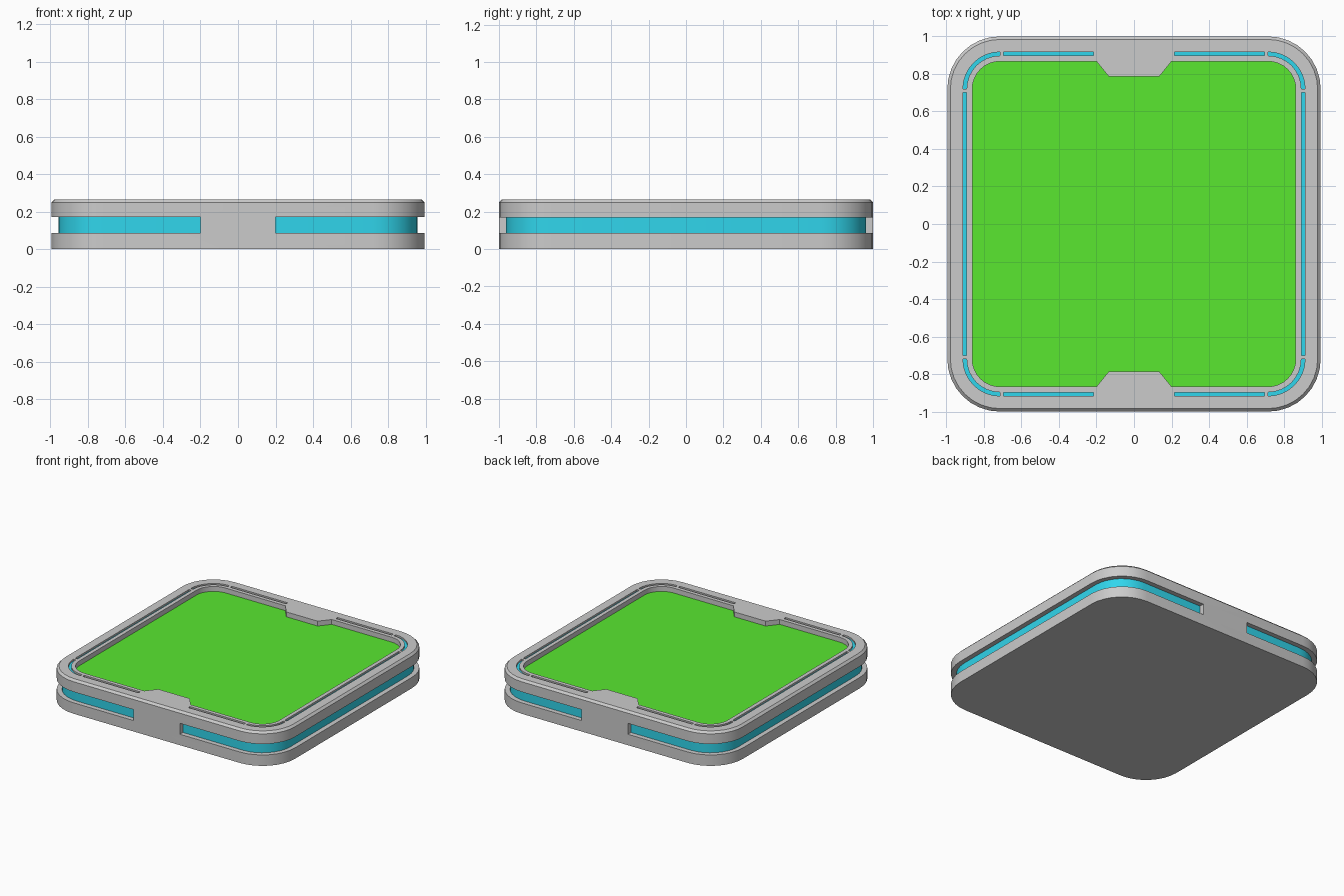
import bpy, bmesh
from math import cos, sin, radians

if "Cube" in bpy.data.objects:
    bpy.data.objects.remove(bpy.data.objects["Cube"])

CX, CY = 0.715, 0.72      # shared centre of the rounded corners
R = 0.28                  # outer corner radius
H = 0.265                 # total height


def material(name, rgb):
    m = bpy.data.materials.new(name)
    m.diffuse_color = (*rgb, 1)
    m.use_nodes = True
    m.node_tree.nodes["Principled BSDF"].inputs["Base Color"].default_value = m.diffuse_color
    return m


def arc(r, start, sx=1, sy=1, n=8):
    """Quarter arc of radius r around one corner centre."""
    angles = [radians(start + 90 * i / n) for i in range(n + 1)]
    return [(sx * CX + r * cos(a), sy * CY + r * sin(a)) for a in angles]


def right_half(r, x0):
    """Rounded path round the right side, starting and ending at x0."""
    return ([(x0, -CY - r)] + arc(r, -90, 1, -1) + arc(r, 0)
            + [(x0, CY + r)])


def mirror_x(pts):
    return [(-x, y) for x, y in pts]


def rect(x0, x1, y0, y1):
    return [(x0, y0), (x1, y0), (x1, y1), (x0, y1)]


def prisms(name, polys, z0, z1, mat=None, bevel=0):
    """Extrude flat outlines into one object."""
    bm = bmesh.new()
    for pts in polys:
        face = bm.faces.new([bm.verts.new((x, y, z0)) for x, y in pts])
        geom = bmesh.ops.extrude_face_region(bm, geom=[face])['geom']
        top = [v for v in geom if isinstance(v, bmesh.types.BMVert)]
        bmesh.ops.translate(bm, verts=top, vec=(0, 0, z1 - z0))
    bmesh.ops.recalc_face_normals(bm, faces=bm.faces)
    if bevel:
        rim = [e for e in bm.edges if all(v.co.z > z1 - 1e-4 for v in e.verts)]
        bmesh.ops.bevel(bm, geom=rim, offset=bevel, segments=1, affect='EDGES')
    me = bpy.data.meshes.new(name)
    bm.to_mesh(me)
    bm.free()
    ob = bpy.data.objects.new(name, me)
    bpy.context.collection.objects.link(ob)
    if mat:
        me.materials.append(mat)
    return ob


def activate(ob):
    bpy.ops.object.select_all(action='DESELECT')
    ob.select_set(True)
    bpy.context.view_layer.objects.active = ob


def cut(target, cutter):
    cutter.hide_render = True
    mod = target.modifiers.new("cut", 'BOOLEAN')
    mod.operation, mod.solver, mod.object = 'DIFFERENCE', 'EXACT', cutter
    activate(target)
    bpy.ops.object.modifier_apply(modifier=mod.name)
    bpy.data.objects.remove(cutter)


green = material("green", (0.1, 0.8, 0.03))
teal = material("teal", (0.03, 0.67, 0.84))

# Body: rounded slab with a chamfered top rim
half = right_half(R, 0)[1:-1]
body = prisms("body", [half + mirror_x(half)[::-1]], 0, H, bevel=0.016)

# Side groove, interrupted by a bridge at front and back
groove = right_half(R - 0.045, 0.2) + [(0.2, 1.2), (1.2, 1.2), (1.2, -1.2), (0.2, -1.2)]
cut(body, prisms("groove_cutter", [groove, mirror_x(groove)], 0.085, 0.17))

# Screen recess with a tapered tab at front and back
ri = 0.147
edge = ([(0.135, -0.787), (0.2, -CY - ri)] + right_half(ri, 0)[1:-1]
        + [(0.2, CY + ri), (0.135, 0.787)])
screen = edge + mirror_x(edge)[::-1]
cut(body, prisms("recess_cutter", [screen], 0.225, 0.4))

# Light slots in the top frame
r0, r1 = 0.177, 0.197
slots = []
for sx in (-1, 1):
    slots.append(rect(sx * (CX + r0), sx * (CX + r1), -0.70, 0.70))
    for sy in (-1, 1):
        slots.append(rect(sx * 0.215, sx * 0.695, sy * (CY + r0), sy * (CY + r1)))
        start = {(1, 1): 0, (-1, 1): 90, (-1, -1): 180, (1, -1): 270}[sx, sy]
        slots.append(arc(r0, start, sx, sy) + arc(r1, start, sx, sy)[::-1])
cut(body, prisms("slot_cutter", slots, 0.25, 0.4))

# Coloured inserts
prisms("screen", [screen], 0.215, 0.227, green)
top_lights = prisms("top_lights", slots, 0.245, 0.252, teal)
band = right_half(R - 0.037, 0.2) + right_half(R - 0.06, 0.2)[::-1]
side_lights = prisms("side_lights", [band, mirror_x(band)], 0.085, 0.17, teal)

for ob in (body, side_lights, top_lights):
    activate(ob)
    bpy.ops.object.shade_smooth_by_angle(angle=radians(30))
